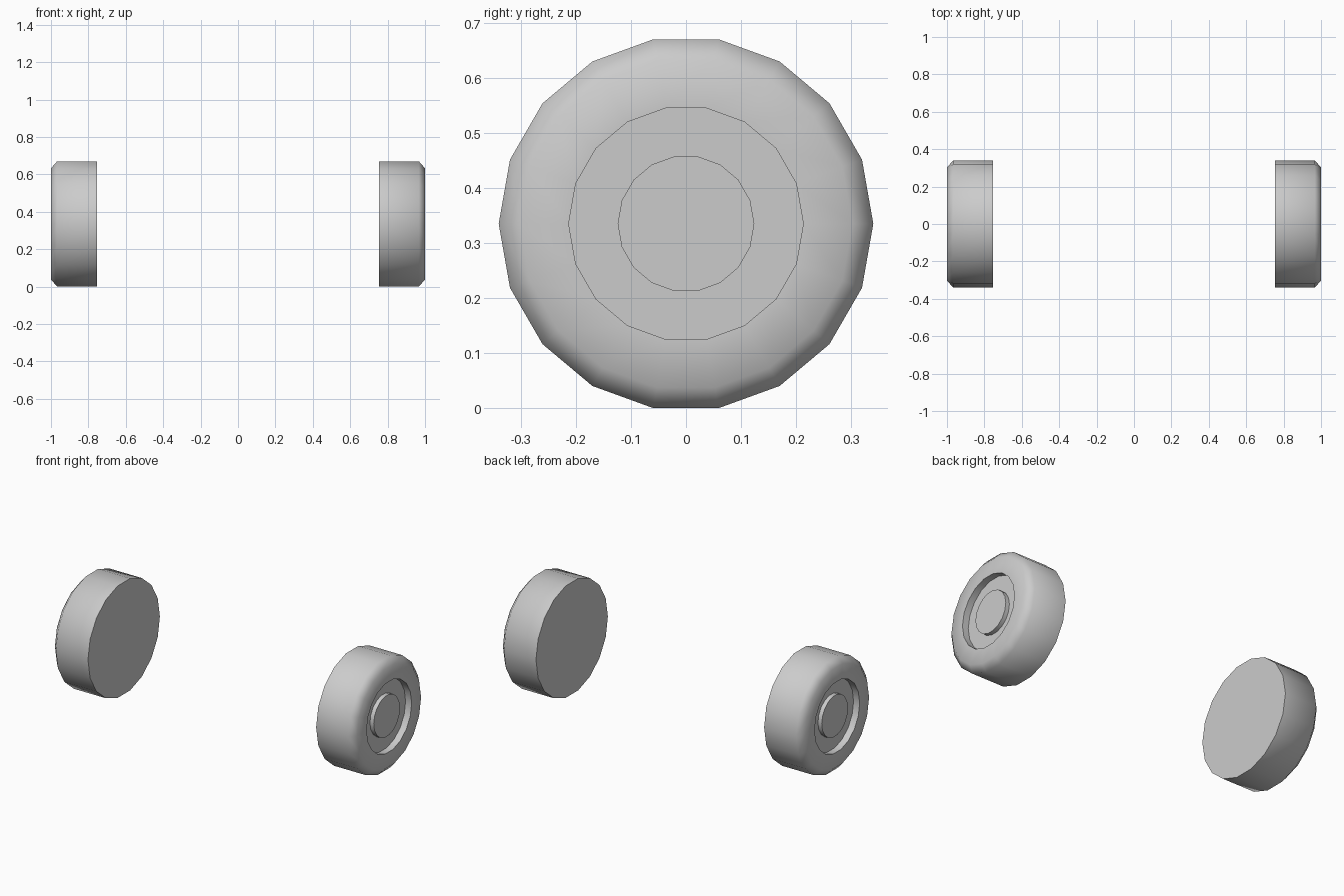
import bpy, bmesh, math

if "Cube" in bpy.data.objects:
    bpy.data.objects.remove(bpy.data.objects["Cube"])

SIDES = 18
CENTRE_Z = 0.335

# Tyre and hub cross-section as (x, radius), from inner face to hub cap
PROFILE = [(0.755, 0.34), (0.967, 0.34), (1.0, 0.302), (1.0, 0.213),
           (0.96, 0.213), (0.96, 0.124), (0.985, 0.124)]


def make_wheel(name, side):
    bm = bmesh.new()
    rings = []
    for x, r in PROFILE:
        ring = []
        for i in range(SIDES):
            a = 2 * math.pi * i / SIDES
            ring.append(bm.verts.new((side * x, r * math.cos(a),
                                      CENTRE_Z + r * math.sin(a))))
        rings.append(ring)
    # Walls between successive rings
    for a, b in zip(rings, rings[1:]):
        for i in range(SIDES):
            j = (i + 1) % SIDES
            bm.faces.new((a[i], a[j], b[j], b[i]))
    # Inner face and hub cap
    bm.faces.new(rings[0])
    bm.faces.new(rings[-1])
    bmesh.ops.recalc_face_normals(bm, faces=bm.faces)
    mesh = bpy.data.meshes.new(name)
    bm.to_mesh(mesh)
    bm.free()
    obj = bpy.data.objects.new(name, mesh)
    bpy.context.collection.objects.link(obj)
    # Soft tyre shoulder, crisp rim and inner edge
    bpy.ops.object.select_all(action='DESELECT')
    obj.select_set(True)
    bpy.context.view_layer.objects.active = obj
    bpy.ops.object.shade_smooth_by_angle(angle=math.radians(60))


make_wheel("right_wheel", 1)
make_wheel("left_wheel", -1)
